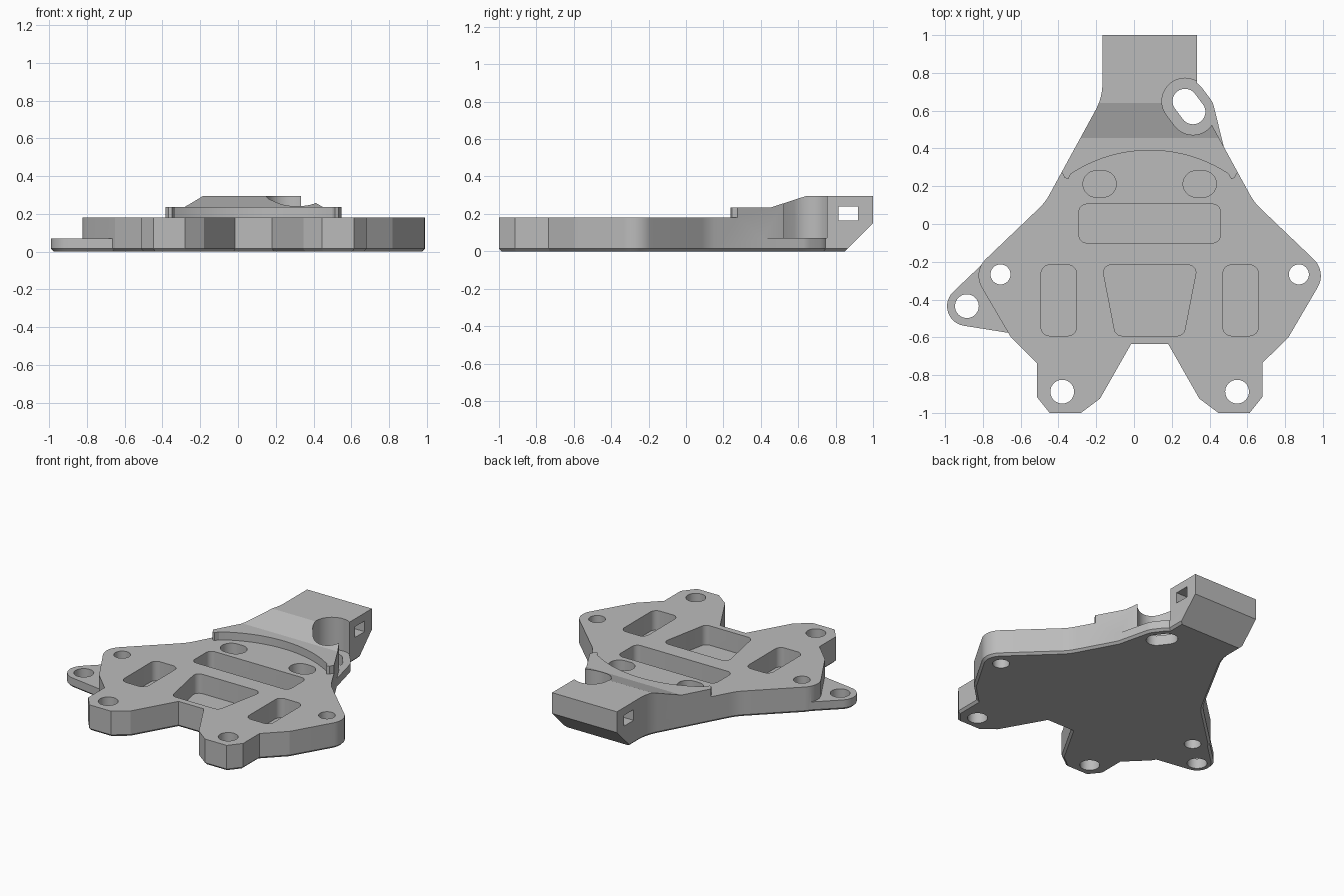
import bpy, bmesh, math
from mathutils import Vector
from mathutils.geometry import convex_hull_2d

cube = bpy.data.objects.get("Cube")
if cube:
    bpy.data.objects.remove(cube, do_unlink=True)

MID = 0.083        # centre line of the plate
TOP = 0.18         # plate height
FLANGE = 0.07      # height of thin lugs
CHAMFER = 0.015

grey = bpy.data.materials.new("plain_grey")
grey.use_nodes = True
grey.diffuse_color = (0.5, 0.5, 0.5, 1)
grey.node_tree.nodes["Principled BSDF"].inputs["Base Color"].default_value = (0.5, 0.5, 0.5, 1)


def ccw(pts):
    area = sum(a[0] * b[1] - b[0] * a[1] for a, b in zip(pts, pts[1:] + pts[:1]))
    return pts if area > 0 else pts[::-1]


def rounded(corners, steps=8):
    """Polygon from (x, y, radius) corners with arcs at the corners."""
    out = []
    n = len(corners)
    for i, (x, y, r) in enumerate(corners):
        p = Vector((x, y))
        if not r:
            out.append(p)
            continue
        a = (Vector(corners[i - 1][:2]) - p).normalized()
        b = (Vector(corners[(i + 1) % n][:2]) - p).normalized()
        half = a.angle(b) / 2
        centre = p + (a + b).normalized() * (r / math.sin(half))
        start = p + a * (r / math.tan(half)) - centre
        end = p + b * (r / math.tan(half)) - centre
        a0 = math.atan2(start.y, start.x)
        turn = math.atan2(end.y, end.x) - a0
        turn = (turn + math.pi) % (2 * math.pi) - math.pi
        for k in range(steps + 1):
            t = a0 + turn * k / steps
            out.append(centre + Vector((math.cos(t), math.sin(t))) * r)
    return out


def circle(x, y, r, n=40):
    return [Vector((x + r * math.cos(math.tau * k / n), y + r * math.sin(math.tau * k / n)))
            for k in range(n)]


def hull(pts):
    return [pts[i] for i in convex_hull_2d(pts)]


def capsule(a, b, r):
    return hull(circle(*a, r) + circle(*b, r))


def inset(pts, d):
    out = []
    for i, p in enumerate(pts):
        u = (p - pts[i - 1]).normalized()
        v = (pts[(i + 1) % len(pts)] - p).normalized()
        n1, n2 = Vector((-u.y, u.x)), Vector((-v.y, v.x))
        out.append(p + (n1 + n2) * (d / (1 + n1.dot(n2))))
    return out


def prism(name, pts, z0, z1, chamfer=0, along_x=False):
    """Extrude a polygon along z, or a (y, z) polygon along x."""
    pts = ccw([Vector(p) for p in pts])
    rings = [(pts, z0), (pts, z1)]
    if chamfer:
        rings = [(inset(pts, chamfer), z0), (pts, z0 + chamfer), (pts, z1)]
    bm = bmesh.new()
    loops = [[bm.verts.new((z, p.x, p.y) if along_x else (p.x, p.y, z)) for p in ring]
             for ring, z in rings]
    n = len(pts)
    for low, high in zip(loops, loops[1:]):
        for i in range(n):
            j = (i + 1) % n
            bm.faces.new((low[i], low[j], high[j], high[i]))
    bm.faces.new(loops[0][::-1])
    bm.faces.new(loops[-1])
    bmesh.ops.recalc_face_normals(bm, faces=bm.faces)
    mesh = bpy.data.meshes.new(name)
    bm.to_mesh(mesh)
    bm.free()
    mesh.materials.append(grey)
    obj = bpy.data.objects.new(name, mesh)
    bpy.context.collection.objects.link(obj)
    return obj


def combine(target, tool, operation):
    mod = target.modifiers.new("bool", 'BOOLEAN')
    mod.operation = operation
    mod.solver = 'EXACT'
    mod.object = tool
    bpy.context.view_layer.objects.active = target
    bpy.ops.object.modifier_apply(modifier=mod.name)
    bpy.data.objects.remove(tool, do_unlink=True)


def cut(pts, z0, z1, along_x=False):
    combine(plate, prism("cutter", pts, z0, z1, along_x=along_x), 'DIFFERENCE')


def mirrored(half):
    """Full outline from corners of one half, given relative to the centre line."""
    right = [(MID + p[0], *p[1:]) for p in half]
    left = [(MID - p[0], *p[1:]) for p in reversed(half)]
    return right + left


# Plate outline with neck, ears and forked legs
outline = rounded(mirrored([
    (0.25, 1.0, 0), (0.25, 0.67, 0.3), (0.553, 0.115, 0.3), (0.938, -0.253, 0.12),
    (0.735, -0.6, 0), (0.598, -0.735, 0), (0.598, -0.915, 0), (0.53, -1.0, 0),
    (0.363, -1.0, 0), (0.263, -0.925, 0), (0.098, -0.635, 0)]))
plate = prism("mounting_plate", outline, 0, 0.295, CHAMFER)

# Lower the plate in front of the curved step
arc = [(0.76 * math.sin(t), -0.37 + 0.76 * math.cos(t))
       for t in [0.01 + 0.57 * k / 16 for k in range(17)]]
step = arc + [(0.432, 0.238), (0.45, 0.245), (0.46, 0.265), (0.47, 0.28),
              (1.2, 0.28), (1.2, -1.2)]
cut(mirrored(step), TOP, 0.5)

# Ramp up to the neck, and the slanted underside at the back
cut([(0.0, 0.235), (0.455, 0.235), (0.64, 0.295), (0.64, 0.5), (0.0, 0.5)], -1.5, 1.5, True)
cut([(0.84, -0.01), (1.01, 0.16), (1.1, 0.16), (1.1, -0.1), (0.84, -0.1)], -1.5, 1.5, True)

# Recess around the slot, then the thin lugs
slot = ((0.27, 0.65), (0.312, 0.594))
cut(capsule(*slot, 0.122), FLANGE, 0.5)
slot_lug = hull(capsule(*slot, 0.115) + [Vector((0.485, 0.37)), Vector((0.36, 0.42))])
combine(plate, prism("slot_lug", slot_lug, 0, FLANGE, CHAMFER), 'UNION')
side_lug = hull(circle(-0.885, -0.435, 0.105)
                + [Vector((-0.79, -0.2)), Vector((-0.6, -0.5)), Vector((-0.655, -0.578))])
combine(plate, prism("side_lug", side_lug, 0, FLANGE, CHAMFER), 'UNION')

# Through holes and slot
holes = [(-0.885, -0.435, 0.063)]
for s in (-1, 1):
    holes += [(MID + s * 0.79, -0.267, 0.053), (MID + s * 0.463, -0.888, 0.063)]
for h in holes:
    cut(circle(*h), -0.1, 0.5)
cut(capsule(*slot, 0.066), -0.1, 0.5)
cut([(0.815, 0.165), (0.92, 0.165), (0.92, 0.24), (0.815, 0.24)], -1.5, 1.5, True)

# Blind pockets
FLOOR = 0.045
cut(rounded(mirrored([(0.374, 0.105, 0.04), (0.374, -0.1, 0.04)])), FLOOR, 0.5)
cut(rounded(mirrored([(0.253, -0.217, 0.04), (0.18, -0.592, 0.04)])), FLOOR, 0.5)
for s in (-1, 1):
    a, b = MID + s * 0.388, MID + s * 0.575
    cut(rounded([(a, -0.217, 0.045), (b, -0.217, 0.045),
                 (b, -0.592, 0.045), (a, -0.592, 0.045)]), FLOOR, 0.5)
    cut(capsule((MID + s * 0.247, 0.212), (MID + s * 0.283, 0.212), 0.07), FLOOR, 0.5)

# Smooth the rounded walls, keep edges sharp
bpy.ops.object.select_all(action='DESELECT')
plate.select_set(True)
bpy.context.view_layer.objects.active = plate
bpy.ops.object.shade_smooth_by_angle(angle=math.radians(15))
